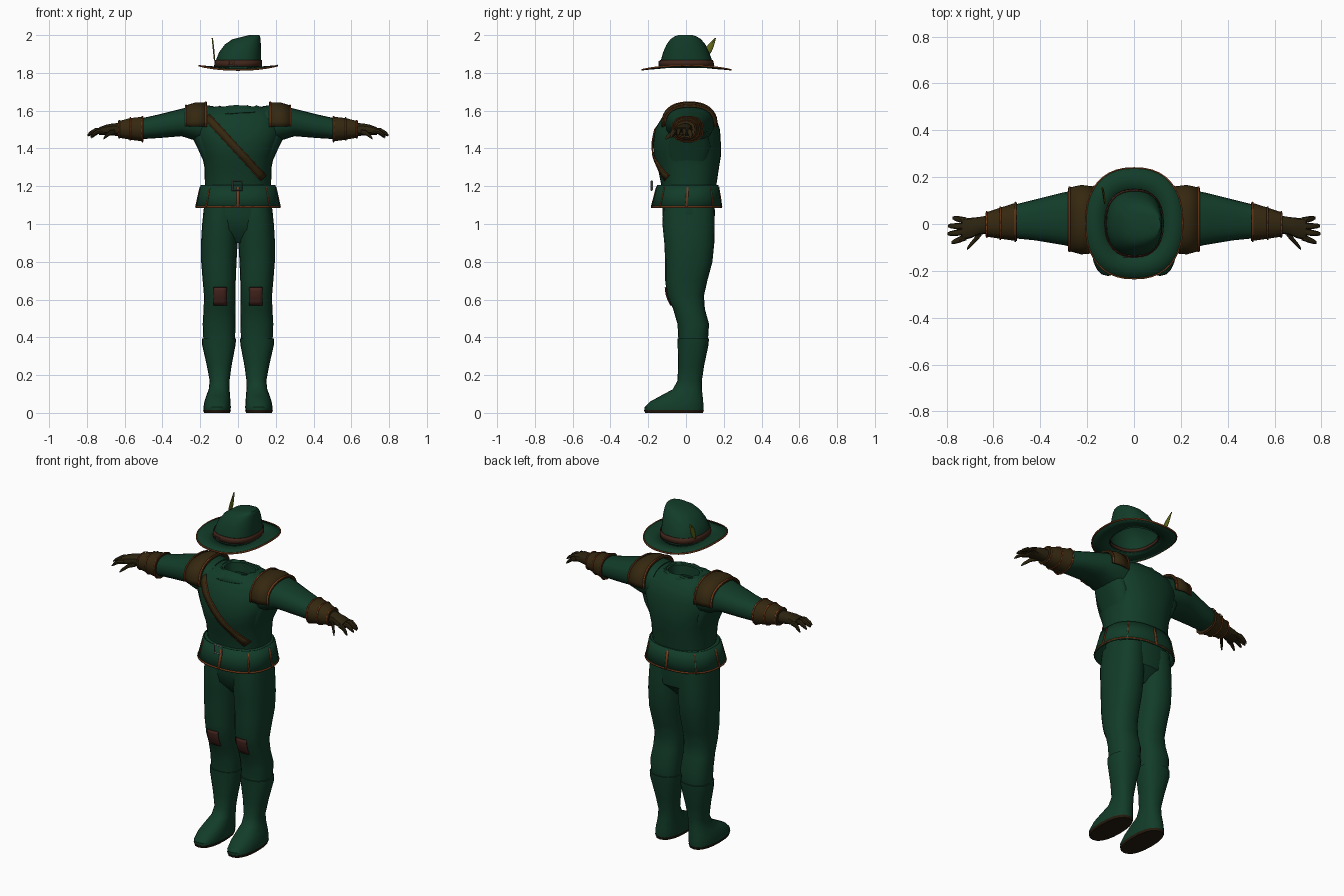
import bpy, bmesh, math, random
from math import sin, cos, pi

random.seed(4)
cube = bpy.data.objects.get("Cube")
if cube:
    bpy.data.objects.remove(cube, do_unlink=True)


def material(name, *rgb):
    m = bpy.data.materials.new(name)
    m.use_nodes = True
    m.diffuse_color = (*rgb, 1)
    bsdf = next(n for n in m.node_tree.nodes if n.type == 'BSDF_PRINCIPLED')
    bsdf.inputs["Base Color"].default_value = (*rgb, 1)
    return m


GREEN = material("forest green", .006, .045, .022)
LEATHER = material("brown leather", .036, .021, .005)
GLOVE = material("dark glove leather", .025, .017, .005)
TRIM = material("orange trim", .2, .05, .012)
PATCH = material("red brown patch", .06, .018, .013)
BAND = material("hat band brown", .05, .018, .01)
SILVER = material("dull silver", .16, .16, .16)
FEATHER = material("olive feather", .12, .14, .01)
SOLE = material("sole brown", .018, .01, .004)
made = []
POWER = .85


def finish(name, bm, mat, thick=0):
    bmesh.ops.recalc_face_normals(bm, faces=bm.faces)
    me = bpy.data.meshes.new(name)
    bm.to_mesh(me)
    bm.free()
    me.materials.append(mat)
    ob = bpy.data.objects.new(name, me)
    bpy.context.collection.objects.link(ob)
    if thick:
        mod = ob.modifiers.new("thickness", 'SOLIDIFY')
        mod.thickness, mod.offset = thick, 0
    made.append(ob)
    return ob


def point(st, ang, axis='z', side=1):
    """Point on the rounded cross-section of a station (t, a0, a1, b0, b1)."""
    t, a0, a1, b0, b1 = st
    c, s = cos(ang), sin(ang)
    a = (a0 + a1) / 2 + (a1 - a0) / 2 * math.copysign(abs(c) ** POWER, c)
    b = (b0 + b1) / 2 + (b1 - b0) / 2 * math.copysign(abs(s) ** POWER, s)
    return (side * a, b, t) if axis == 'z' else (side * t, a, b)


def sheet(name, rows, mat, thick=.005, closed=False, caps=False):
    bm = bmesh.new()
    grid = [[bm.verts.new(p) for p in row] for row in rows]
    n = len(grid[0])
    for r0, r1 in zip(grid, grid[1:]):
        for i in range(n if closed else n - 1):
            j = (i + 1) % n
            bm.faces.new((r0[i], r0[j], r1[j], r1[i]))
    if caps:
        bm.faces.new(grid[0])
        bm.faces.new(grid[-1])
    return finish(name, bm, mat, thick)


def loft(name, table, mat, axis='z', side=1, n=20, caps=True, thick=0, arc=None):
    a0, a1 = arc or (0, 2 * pi)
    steps = n + 1 if arc else n
    rows = [[point(st, a0 + (a1 - a0) * i / n, axis, side) for i in range(steps)] for st in table]
    return sheet(name, rows, mat, thick, closed=not arc, caps=caps and not arc)


def at(table, t, grow=0):
    """Interpolated station, optionally enlarged."""
    tab = sorted(table)
    t = min(max(t, tab[0][0]), tab[-1][0])
    for p, q in zip(tab, tab[1:]):
        if p[0] <= t <= q[0]:
            f = (t - p[0]) / (q[0] - p[0])
            v = [u + (w - u) * f for u, w in zip(p, q)]
            return (t, v[1] - grow, v[2] + grow, v[3] - grow, v[4] + grow)


def trim(name, table, t, mat=TRIM, half=.004, grow=.003, **kw):
    sheet_stations = [at(table, t - half, grow), at(table, t + half, grow)]
    return loft(name, sheet_stations, mat, caps=False, thick=.004, **kw)


def front(table, x, z, lift=.005):
    """Point lying just in front of a lofted part."""
    _, a0, a1, b0, b1 = at(table, z)
    u = min(abs(x - (a0 + a1) / 2) / ((a1 - a0) / 2), 1) ** (1 / POWER)
    return (x, (b0 + b1) / 2 - (b1 - b0) / 2 * math.sqrt(1 - u * u) ** POWER - lift, z)


# Tunic body with open neck
TORSO = [(1.12, -.17, .17, -.12, .15), (1.2, -.175, .175, -.13, .16), (1.3, -.178, .178, -.15, .175),
         (1.36, -.19, .19, -.17, .185), (1.42, -.21, .21, -.175, .185), (1.5, -.235, .235, -.165, .18),
         (1.56, -.225, .225, -.13, .16), (1.6, -.19, .19, -.1, .125), (1.622, -.12, .12, -.065, .1)]
NECK = [(1.615, -.09, .09, -.045, .085), (1.56, -.085, .085, -.04, .08)]
loft("tunic_body", TORSO + NECK, GREEN, n=32, caps=False)

# Crumpled collar
collar = loft("collar", [(1.585, -.15, .15, -.115, .125), (1.612, -.125, .125, -.085, .11),
                         (1.62, -.105, .105, -.06, .095), (1.6, -.092, .092, -.045, .085)],
              GREEN, n=28, caps=False, thick=.004)
for v in collar.data.vertices:
    v.co.z += random.uniform(-.006, .008)

# Chest strap with stitched edges
dx, dz = .3, -.325
length = math.hypot(dx, dz)
for name, lo, hi, mat in (("chest_strap", -.018, .018, LEATHER), ("strap_edge_low", -.021, -.017, TRIM),
                          ("strap_edge_high", .017, .021, TRIM)):
    sheet(name, [[front(TORSO, -.165 + dx * k / 16 - dz / length * w, 1.568 + dz * k / 16 + dx / length * w, .006)
                  for w in (lo, (lo + hi) / 2, hi)] for k in range(17)], mat, .006)

# Skirt of the tunic with trimmed panels
SKIRT = [(1.085, -.222, .222, -.182, .187), (1.15, -.208, .208, -.165, .178), (1.207, -.195, .195, -.15, .168)]
loft("tunic_skirt", SKIRT, GREEN, n=32, caps=False, thick=.006)
loft("waist_closure", [(1.2, -.194, .194, -.148, .166), (1.208, -.172, .172, -.13, .16)], GREEN, n=32, caps=False)
trim("skirt_hem", SKIRT, 1.092, n=32)
for k in range(8):
    a = k * pi / 4
    sheet("skirt_seam", [[point(at(SKIRT, z, .004), a + d) for d in (-.018, .018)]
                         for z in (1.09, 1.15, 1.195)], TRIM, .004)


def buckle(name, loc, size):
    bpy.ops.mesh.primitive_torus_add(major_segments=4, minor_segments=4, major_radius=size,
                                     minor_radius=size * .18, location=loc, rotation=(pi / 2, pi / 4, 0))
    ob = bpy.context.object
    ob.name = name
    ob.data.materials.append(SILVER)
    made.append(ob)


buckle("belt_buckle", (-.005, -.182, 1.203), .034)
buckle("hat_buckle", (-.035, -.143, 1.85), .016)

# Hips
loft("hips", [(.9, -.09, .09, -.05, .08), (.97, -.165, .165, -.11, .145), (1.05, -.185, .185, -.125, .153),
              (1.15, -.172, .172, -.12, .15)], GREEN, n=24)

LEG = [(1.1, .005, .178, -.12, .15), (1., .002, .19, -.125, .152), (.9, .002, .196, -.115, .15),
       (.8, .008, .195, -.11, .14), (.7, .012, .187, -.11, .113), (.62, .013, .18, -.1, .095),
       (.55, .014, .182, -.068, .1), (.47, .013, .187, -.045, .122), (.38, .016, .183, -.04, .116),
       (.3, .028, .172, -.04, .105)]
BOOT = [(.395, .01, .192, -.046, .122), (.36, .013, .19, -.044, .119), (.25, .034, .165, -.042, .096),
        (.17, .045, .15, -.045, .084), (.125, .045, .155, -.07, .084), (.09, .042, .168, -.135, .088),
        (.06, .04, .178, -.19, .091), (.03, .038, .183, -.22, .093), (.014, .04, .182, -.22, .092)]
SOLES = [(.014, .038, .184, -.222, .094), (0, .042, .18, -.217, .09)]
SLEEVE = [(.13, -.1, .14, 1.42, 1.625), (.22, -.11, .15, 1.44, 1.63), (.3, -.09, .135, 1.465, 1.61),
          (.42, -.07, .105, 1.455, 1.58), (.5, -.062, .085, 1.45, 1.562), (.55, -.055, .07, 1.455, 1.55)]
PAD = [(.165, -.12, .155, 1.42, 1.64), (.225, -.125, .162, 1.425, 1.638), (.28, -.11, .15, 1.44, 1.622)]
BRACER = [(.5, -.073, .092, 1.435, 1.57), (.57, -.063, .07, 1.445, 1.562), (.635, -.053, .048, 1.457, 1.545)]
PALM = [(.6, -.04, .04, 1.462, 1.535), (.66, -.045, .03, 1.468, 1.533), (.7, -.062, .026, 1.472, 1.525),
        (.735, -.068, .022, 1.472, 1.512)]
# Fingers: start x, y, z, then tip x, y, z
FINGERS = [(.715, .014, 1.492, .775, .026, 1.458), (.72, -.01, 1.495, .795, -.008, 1.468),
           (.72, -.033, 1.495, .797, -.042, 1.47), (.715, -.055, 1.492, .78, -.08, 1.462),
           (.65, -.035, 1.487, .712, -.105, 1.452)]

for side, word in ((1, "left"), (-1, "right")):
    # Leg, knee patch and boot
    loft(word + "_leg", LEG, GREEN, side=side)
    rows = [[front(LEG, .06 + .07 * i / 4, .57 + .095 * k / 5) for i in range(5)] for k in range(6)]
    sheet(word + "_knee_patch", [[(side * x, y, z) for x, y, z in r] for r in rows], PATCH)
    loft(word + "_boot", BOOT, GREEN, side=side)
    loft(word + "_sole", SOLES, SOLE, side=side)
    # Sleeve, shoulder pad and bracer
    arm = dict(axis='x', side=side)
    loft(word + "_sleeve", SLEEVE, GREEN, **arm)
    # Gusset joining the sleeve to the ribs
    loft(word + "_armpit", [(1.33, .1, .182, -.09, .11), (1.41, .1, .218, -.1, .13),
                            (1.5, .1, .262, -.085, .12)], GREEN, side=side)
    over = (-.1, pi + .1)
    loft(word + "_shoulder_pad", PAD, LEATHER, thick=.01, arc=over, **arm)
    for t in (.17, .276):
        trim(word + "_pad_trim", PAD, t, grow=.007, n=20, arc=over, **arm)
    loft(word + "_bracer", BRACER, LEATHER, n=14, **arm)
    for t in (.507, .57, .629):
        trim(word + "_bracer_trim", BRACER, t, half=.003, n=14, **arm)
    # Gloved hand
    loft(word + "_palm", PALM, GLOVE, n=12, **arm)
    for x0, y0, z0, x1, y1, z1 in FINGERS:
        table = []
        for f, r in ((0, .014), (.45, .0135), (.85, .01), (1, .005)):
            y, z = y0 + (y1 - y0) * f, z0 + (z1 - z0) * f + .012 * sin(pi * f)
            table.append((x0 + (x1 - x0) * f, y - r, y + r, z - r, z + r))
        loft(word + "_finger", table, GLOVE, n=8, **arm)

# Hat crown leaning to one side
CROWN = [(1.826, -.122, .122, -.14, .146), (1.87, -.116, .122, -.132, .137), (1.91, -.1, .122, -.121, .122),
         (1.95, -.07, .121, -.103, .103), (1.978, -.03, .119, -.083, .08), (1.993, .03, .117, -.06, .055),
         (2, .06, .113, -.04, .035)]
crown = loft("hat_crown", CROWN, GREEN, n=32)
bm = bmesh.new()
bm.from_mesh(crown.data)
base = [f for f in bm.faces if len(f.verts) > 4 and f.calc_center_median().z < 1.85]
bmesh.ops.delete(bm, geom=base, context='FACES_ONLY')
bm.to_mesh(crown.data)
bm.free()
trim("hat_band", CROWN, 1.851, BAND, half=.016, grow=.004, n=32)
trim("hat_inner_band", CROWN, 1.838, BAND, half=.008, grow=-.004, n=32)

# Saddle-curved brim with piped edge
BRIM = [(0, -.12, .12, -.138, .144), (.5, -.163, .165, -.186, .192), (1, -.207, .209, -.234, .24)]
for name, stations, mat, thick in (("hat_brim", BRIM, GREEN, .005),
                                   ("brim_piping", [at(BRIM, .965), at(BRIM, 1, .002)], TRIM, .008)):
    ob = loft(name, stations, mat, n=40, caps=False, thick=thick)
    for v in ob.data.vertices:
        v.co.z = 1.828 + .25 * v.co.x ** 2 - .22 * v.co.y ** 2

# Feather tucked into the band
quill = []
for k in range(7):
    f = k / 6
    y, z, w = .085 + .072 * f, 1.865 + .12 * f, .001 + .015 * sin(pi * f ** .8)
    quill.append([(-.122 - .012 * f, y - w, z + w * .6), (-.126 - .012 * f, y, z), (-.122 - .012 * f, y + w, z - w * .6)])
sheet("hat_feather", quill, FEATHER, .003)

# Smooth shading with sharp edges kept
bpy.ops.object.select_all(action='DESELECT')
for ob in made:
    ob.select_set(True)
bpy.context.view_layer.objects.active = made[0]
bpy.ops.object.shade_smooth_by_angle(angle=math.radians(35))
